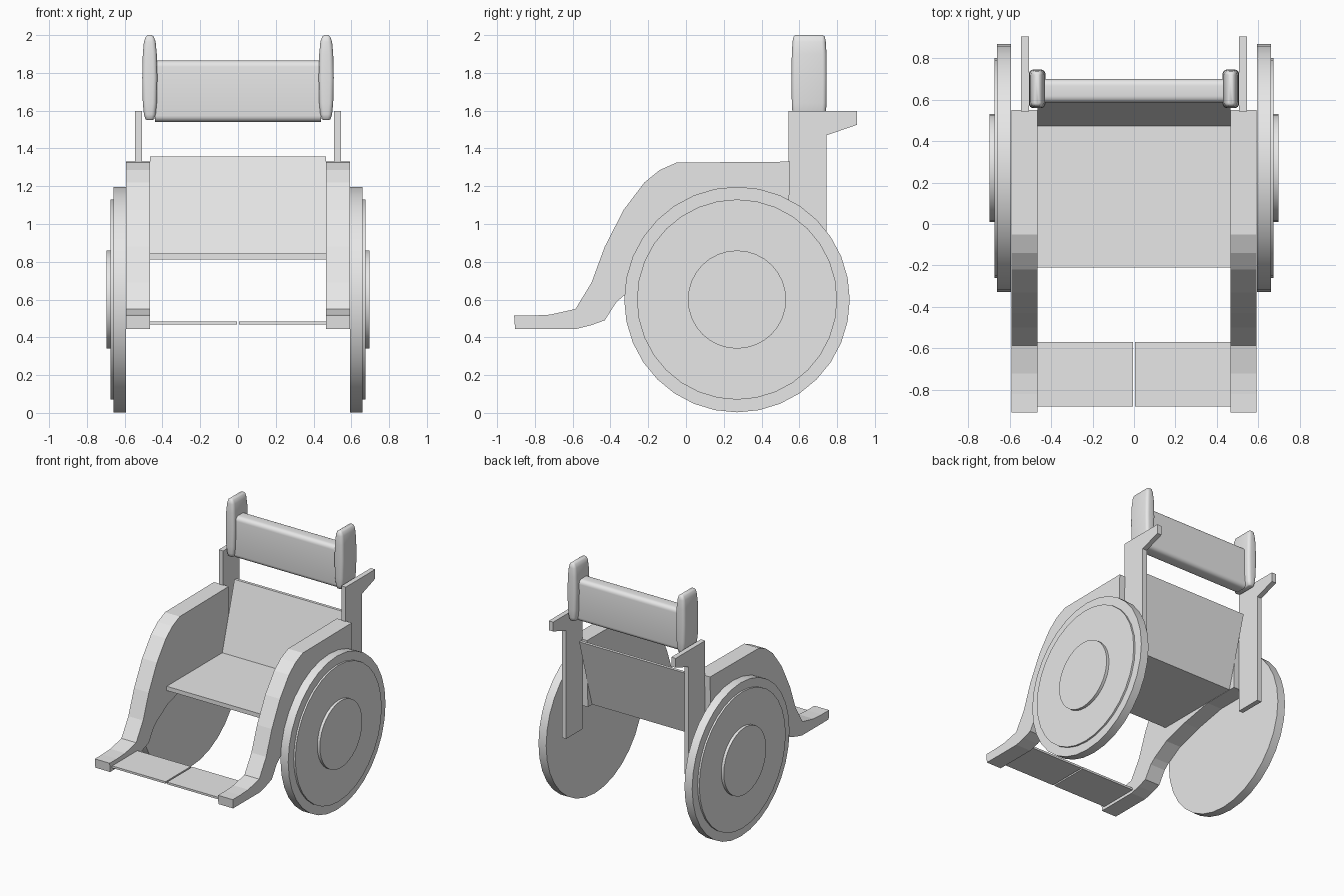
import bpy, bmesh, math

cube = bpy.data.objects.get("Cube")
if cube:
    bpy.data.objects.remove(cube, do_unlink=True)

# One plain grey for the whole chair
grey = bpy.data.materials.new("plain grey")
grey.use_nodes = True
colour = (0.8, 0.8, 0.8, 1)
grey.diffuse_color = colour
grey.node_tree.nodes["Principled BSDF"].inputs["Base Color"].default_value = colour


def finish(bm, name, smooth=None):
    bmesh.ops.recalc_face_normals(bm, faces=bm.faces)
    mesh = bpy.data.meshes.new(name)
    bm.to_mesh(mesh)
    bm.free()
    mesh.materials.append(grey)
    obj = bpy.data.objects.new(name, mesh)
    bpy.context.collection.objects.link(obj)
    if smooth:
        bpy.ops.object.select_all(action='DESELECT')
        obj.select_set(True)
        bpy.context.view_layer.objects.active = obj
        bpy.ops.object.shade_smooth_by_angle(angle=math.radians(smooth))
    return obj


def loft(name, rings, smooth=None):
    """Skin a list of equal-length point rings and cap both ends."""
    bm = bmesh.new()
    loops = [[bm.verts.new(p) for p in ring] for ring in rings]
    n = len(loops[0])
    for a, b in zip(loops, loops[1:]):
        for i in range(n):
            j = (i + 1) % n
            bm.faces.new((a[i], a[j], b[j], b[i]))
    bm.faces.new(loops[0])
    bm.faces.new(loops[-1])
    return finish(bm, name, smooth)


def slab(name, profile, x0, x1, smooth=None):
    """Extrude a side profile of (y, z) points across x."""
    return loft(name, [[(x, y, z) for y, z in profile] for x in (x0, x1)], smooth)


def box(y0, y1, z0, z1):
    return [(y0, z0), (y1, z0), (y1, z1), (y0, z1)]


def circle(radius, y=0.27, z=0.6, sides=32):
    return [(y + radius * math.cos(math.tau * i / sides),
             z + radius * math.sin(math.tau * i / sides)) for i in range(sides)]


# Side profiles
side_panel = [(-0.91, 0.515), (-0.82, 0.515), (-0.72, 0.52), (-0.585, 0.55),
              (-0.5, 0.69), (-0.43, 0.88), (-0.33, 1.075), (-0.22, 1.22),
              (-0.14, 1.285), (-0.05, 1.325), (0.55, 1.33), (0.54, 0.81),
              (0.25, 0.81), (0.0, 0.76), (-0.2, 0.7), (-0.33, 0.62),
              (-0.37, 0.585), (-0.43, 0.49), (-0.5, 0.465), (-0.58, 0.445),
              (-0.905, 0.445)]
handle_post = [(0.543, 0.63), (0.745, 0.63), (0.745, 1.47), (0.905, 1.525),
               (0.905, 1.597), (0.543, 1.597)]

# Pad rings: height, half width, half depth
pad_rings = [(1.55, 0.014, 0.075), (1.555, 0.023, 0.083), (1.58, 0.031, 0.088),
             (1.64, 0.037, 0.092), (1.775, 0.04, 0.093), (1.9, 0.037, 0.092),
             (1.965, 0.031, 0.088), (1.992, 0.021, 0.083), (2.0, 0.01, 0.073)]


def rounded(hx, hy, z, cx, cy=0.652, steps=5):
    """Rounded rectangle ring at height z."""
    r = min(0.022, hx * 0.7)
    ring = []
    for q, (sx, sy) in enumerate([(1, 1), (-1, 1), (-1, -1), (1, -1)]):
        for k in range(steps):
            a = math.pi / 2 * (q + k / (steps - 1))
            ring.append((cx + sx * (hx - r) + r * math.cos(a),
                         cy + sy * (hy - r) + r * math.sin(a), z))
    return ring


# Paired parts
for side, s in (("left", 1), ("right", -1)):
    slab(side + "_side_panel", side_panel, s * 0.465, s * 0.592)
    slab(side + "_handle_post", handle_post, s * 0.507, s * 0.545)
    slab(side + "_footplate", box(-0.88, -0.57, 0.467, 0.483), s * 0.006, s * 0.47)
    slab(side + "_wheel", circle(0.597), s * 0.594, s * 0.66, 30)
    slab(side + "_wheel_disc", circle(0.53), s * 0.655, s * 0.674, 30)
    slab(side + "_wheel_hub", circle(0.26), s * 0.67, s * 0.696, 30)
    loft(side + "_head_pad",
         [rounded(hx, hy, z, s * 0.467) for z, hx, hy in pad_rings], 50)

# Seat and reclined backrest
slab("seat", box(-0.21, 0.49, 0.812, 0.845), -0.466, 0.466)
slab("backrest", [(0.47, 0.84), (0.49, 0.815), (0.645, 1.357), (0.622, 1.357)],
     -0.466, 0.466)

# Headrest bar with softened edges
bar_profile = []
for q, (sy, sz) in enumerate([(1, 1), (-1, 1), (-1, -1), (1, -1)]):
    for k in range(6):
        a = math.pi / 2 * (q + k / 5)
        bar_profile.append((0.642 + sy * 0.025 + 0.032 * math.cos(a),
                            1.703 + sz * 0.13 + 0.032 * math.sin(a)))
slab("headrest_bar", bar_profile, -0.44, 0.44, 40)
